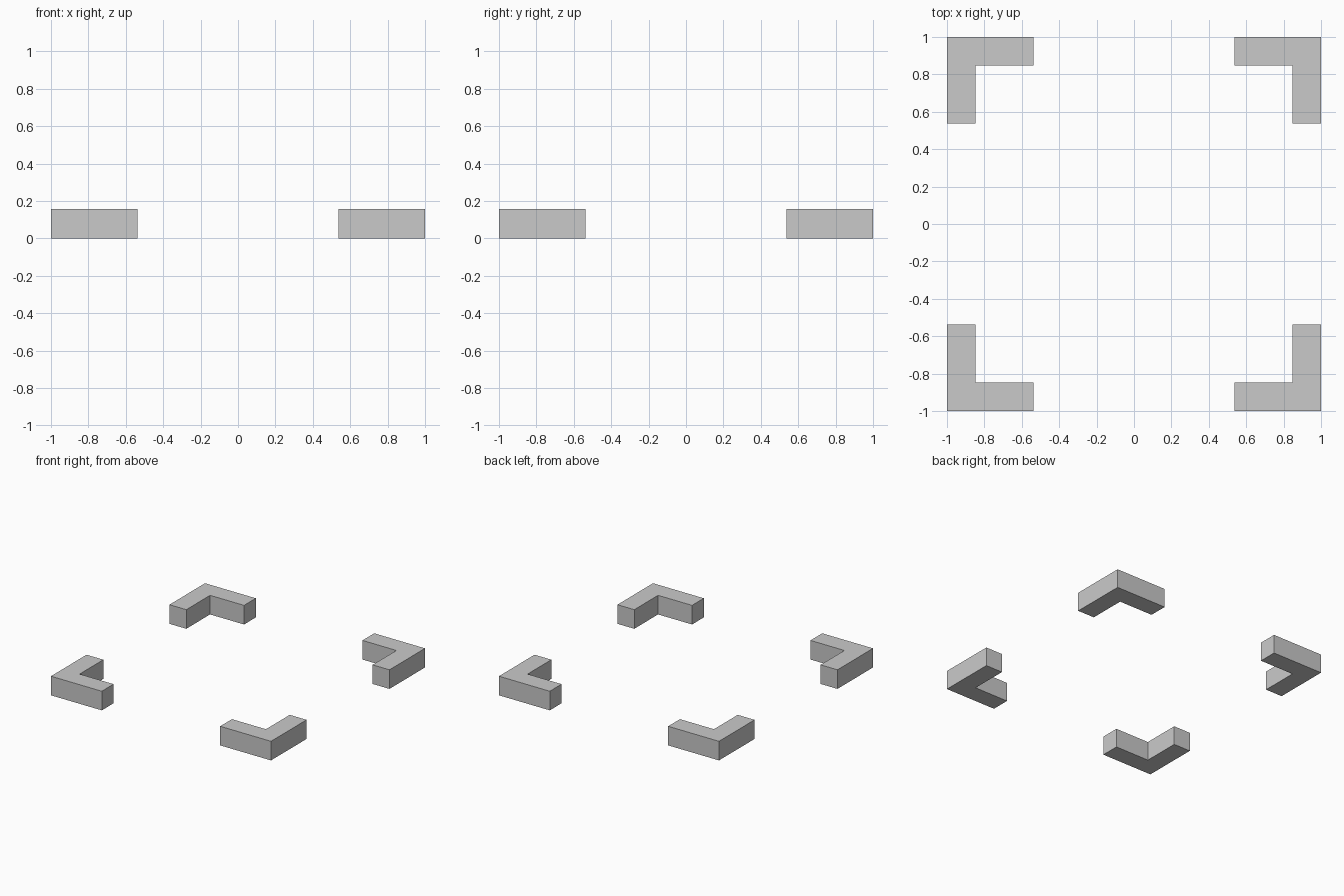
import bpy, bmesh

if "Cube" in bpy.data.objects:
    bpy.data.objects.remove(bpy.data.objects["Cube"])

OUTER, INNER, END, HEIGHT = 1.0, 0.847, 0.538, 0.157

grey = bpy.data.materials.new("light_grey")
grey.diffuse_color = (0.59, 0.59, 0.59, 1)
grey.use_nodes = True
grey.node_tree.nodes["Principled BSDF"].inputs["Base Color"].default_value = grey.diffuse_color

# L-shaped profile of one corner, mirrored for the others
PROFILE = [(OUTER, OUTER), (END, OUTER), (END, INNER),
           (INNER, INNER), (INNER, END), (OUTER, END)]


def corner_bracket(name, sx, sy):
    bm = bmesh.new()
    base = bm.faces.new([bm.verts.new((x * sx, y * sy, 0)) for x, y in PROFILE])
    top = bmesh.ops.extrude_face_region(bm, geom=[base], use_keep_orig=True)
    verts = [v for v in top["geom"] if isinstance(v, bmesh.types.BMVert)]
    bmesh.ops.translate(bm, verts=verts, vec=(0, 0, HEIGHT))
    bmesh.ops.recalc_face_normals(bm, faces=bm.faces)
    mesh = bpy.data.meshes.new(name)
    bm.to_mesh(mesh)
    bm.free()
    mesh.materials.append(grey)
    bpy.context.collection.objects.link(bpy.data.objects.new(name, mesh))


# Four corner brackets
for side, sx in (("left", -1), ("right", 1)):
    for end, sy in (("front", -1), ("back", 1)):
        corner_bracket(f"{end}_{side}_corner_bracket", sx, sy)
